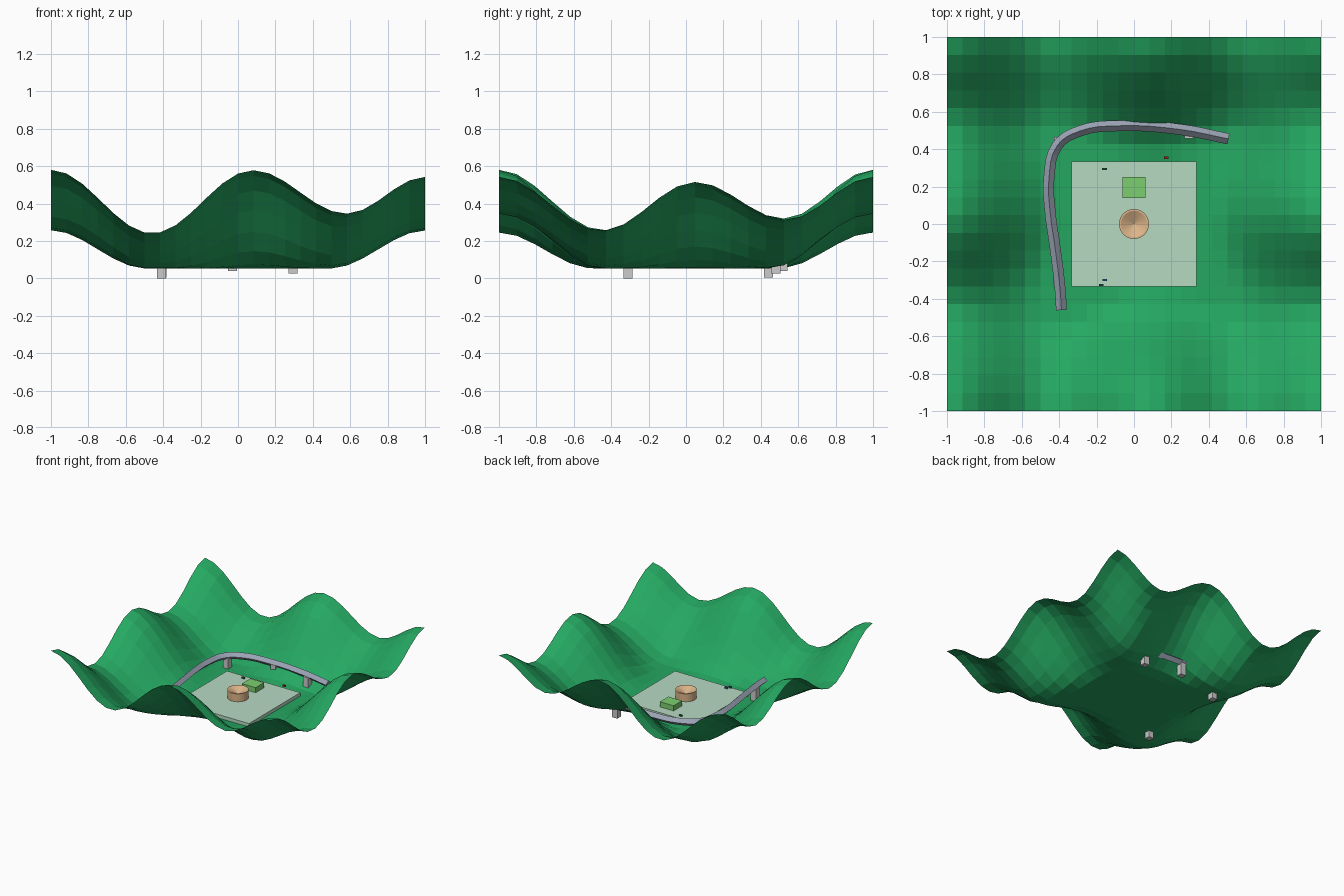
import bpy, bmesh, math

if "Cube" in bpy.data.objects:
    bpy.data.objects.remove(bpy.data.objects["Cube"])

def material(name, r, g, b):
    m = bpy.data.materials.new(name)
    m.diffuse_color = (r, g, b, 1)
    m.use_nodes = True
    m.node_tree.nodes["Principled BSDF"].inputs["Base Color"].default_value = m.diffuse_color
    return m

def finish(bm, name, mat=None):
    bmesh.ops.recalc_face_normals(bm, faces=bm.faces)
    me = bpy.data.meshes.new(name)
    bm.to_mesh(me)
    bm.free()
    ob = bpy.data.objects.new(name, me)
    bpy.context.collection.objects.link(ob)
    if mat:
        me.materials.append(mat)
    return ob

def box(name, center, size, mat=None):
    bm = bmesh.new()
    bmesh.ops.create_cube(bm, size=1)
    bmesh.ops.scale(bm, verts=bm.verts, vec=size)
    ob = finish(bm, name, mat)
    ob.location = center
    return ob

def wave(knots, t):
    """Cosine interpolation between crests and dips."""
    for (a, p), (b, q) in zip(knots, knots[1:]):
        if t <= b + 1e-6:
            return p + (q - p) * (0.5 - 0.5 * math.cos(math.pi * (t - a) / (b - a)))
    return knots[-1][1]

def rise(d, height):
    """Slope from valley floor to rim; crests start nearer the middle."""
    start = 0.5 - 0.15 * max(0, min(1, (height - 0.2) / 0.32))
    t = max(0, min(1, (abs(d) - start) / (1 - start)))
    return t * t * (3 - 2 * t)

FLOOR = 0.053
DECK = 0.083
RAIL = 0.152
EDGE_X = [(-1, .525), (-.46, .187), (.08, .525), (.58, .292), (1, .487)]
EDGE_Y = [(-1, .502), (-.45, .202), (.05, .462), (.53, .262), (1, .502)]

def ground(x, y):
    f, g = wave(EDGE_X, x), wave(EDGE_Y, y)
    px, py = rise(x, g), rise(y, f)
    return FLOOR + px * g + py * f - px * py * 0.5

# Wavy valley sheet
bm = bmesh.new()
NX, NY = 24, 21
rows = []
for j in range(NY + 1):
    y = -1 + 2 * j / NY
    rows.append([bm.verts.new((-1 + 2 * i / NX, y, ground(-1 + 2 * i / NX, y)))
                 for i in range(NX + 1)])
for j in range(NY):
    for i in range(NX):
        bm.faces.new((rows[j][i], rows[j][i + 1], rows[j + 1][i + 1], rows[j + 1][i]))
finish(bm, "valley_terrain", material("grass", 0.018, 0.39, 0.12))

# Pale square plaza slab
box("plaza", (0, 0, (FLOOR + .002 + DECK) / 2), (.666, .666, DECK - FLOOR - .002),
    material("pale_green", 0.47, 0.7, 0.54))

# Round arena with a conical hollow top
bm = bmesh.new()
N = 32
prof = [(.08, DECK), (.08, .148), (.07, .148)]
rings = [[bm.verts.new((r * math.cos(2 * math.pi * k / N), r * math.sin(2 * math.pi * k / N), z))
          for k in range(N)] for r, z in prof]
tip = bm.verts.new((0, 0, 0.112))
for k in range(N):
    n = (k + 1) % N
    for a, b in zip(rings, rings[1:]):
        bm.faces.new((a[k], a[n], b[n], b[k]))
    bm.faces.new((rings[-1][k], rings[-1][n], tip))
bm.faces.new(rings[0][::-1])
finish(bm, "round_arena", material("tan", 0.72, 0.46, 0.25))

# Green block
box("green_block", (0, .195, DECK + .021), (.125, .11, .042), material("light_green", 0.2, 0.62, 0.16))

# Elevated guideway: diamond section swept along a smooth path
PATH = [(.505, .455), (.25, .505), (-.09, .525), (-.29, .497), (-.41, .42),
        (-.455, .24), (-.45, .08), (-.42, -.14), (-.395, -.35), (-.388, -.46)]
cu = bpy.data.curves.new("guideway_path", 'CURVE')
cu.dimensions = '3D'
sp = cu.splines.new('BEZIER')
sp.bezier_points.add(len(PATH) - 1)
for p, (x, y) in zip(sp.bezier_points, PATH):
    p.co = (x, y, RAIL)
    p.handle_left_type = p.handle_right_type = 'AUTO'
sp.resolution_u = 4
cu.bevel_depth = 0.029
cu.bevel_resolution = 0
cu.use_fill_caps = True
sp.use_smooth = False
rail = bpy.data.objects.new("guideway", cu)
bpy.context.collection.objects.link(rail)
cu.materials.append(material("steel", 0.33, 0.37, 0.46))

# Supporting piers
PIERS = [(-.41, -.31, 0), (-.405, .44, .005), (-.03, .52, .038), (.295, .48, .027)]
for k, (x, y, z0) in enumerate(PIERS):
    box("pier_%d" % k, (x, y, (z0 + RAIL) / 2), (.048, .048, RAIL - z0))

# Tiny parked vehicles
CARS = [(.172, .354, (.35, .01, .02)), (-.158, .294, (.02, .1, .06)),
        (-.157, -.3, (.01, .15, .3)), (-.175, -.326, (.02, .08, .08))]
for k, (x, y, c) in enumerate(CARS):
    box("vehicle_%d" % k, (x, y, DECK + .006), (.025, .012, .012), material("paint_%d" % k, *c))
